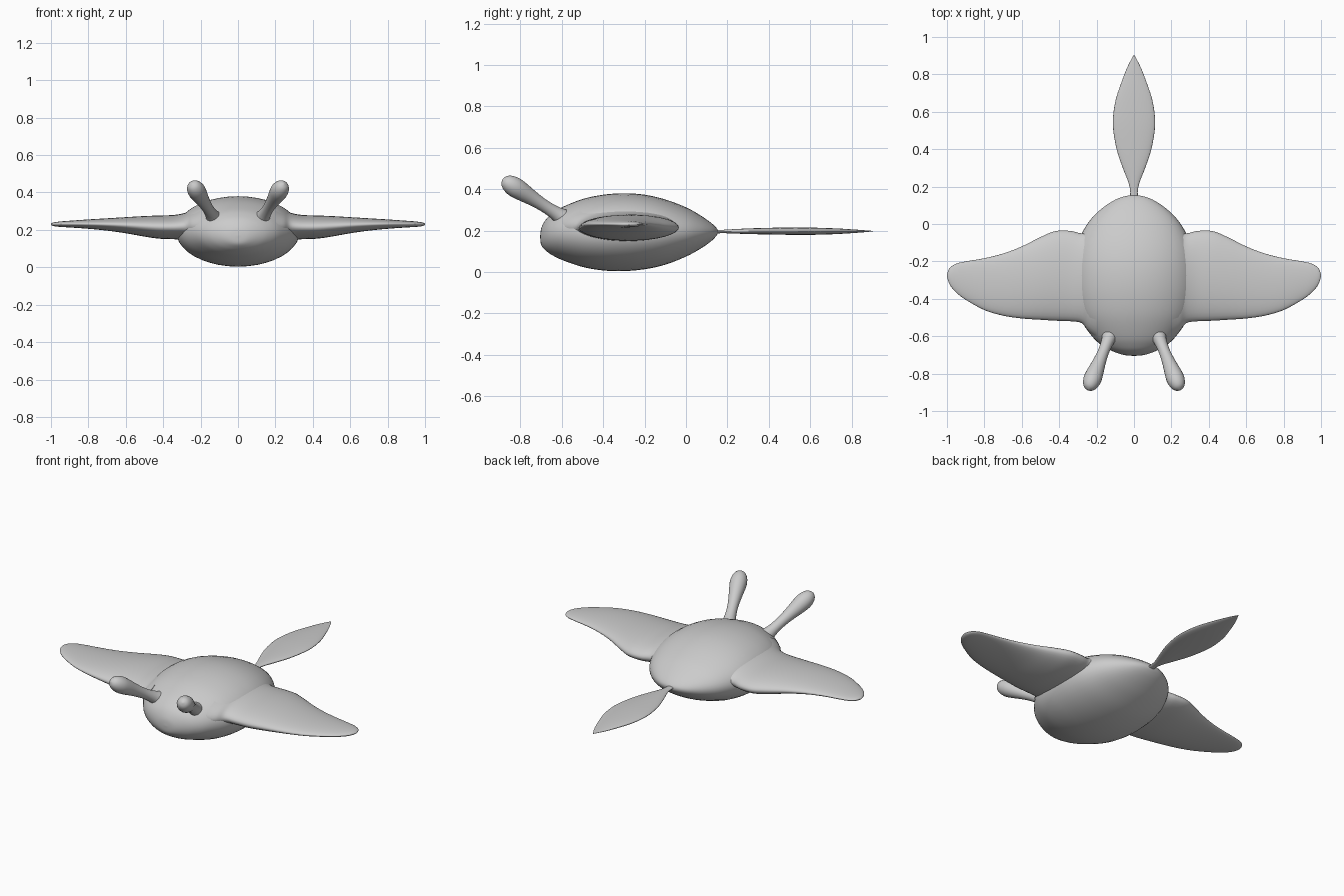
import bpy, bmesh, math
from mathutils import Vector

grey = bpy.data.materials.new("plain grey")
grey.diffuse_color = (0.6, 0.6, 0.6, 1)


def smooth_rows(rows, steps):
    """Catmull-Rom interpolation between profile rows."""
    out = []
    for i in range(len(rows) - 1):
        a, b, c, d = rows[max(i - 1, 0)], rows[i], rows[i + 1], rows[min(i + 2, len(rows) - 1)]
        for s in range(steps):
            t = s / steps
            out.append([0.5 * (2 * q + (r - p) * t + (2 * p - 5 * q + 4 * r - u) * t * t
                               + (3 * q - p - 3 * r + u) * t ** 3)
                        for p, q, r, u in zip(a, b, c, d)])
    return out + [list(rows[-1])]


def loft(name, rings, angle=60):
    """Skin closed rings of points and cap both ends."""
    bm = bmesh.new()
    loops = [[bm.verts.new(p) for p in ring] for ring in rings]
    n = len(loops[0])
    for a, b in zip(loops, loops[1:]):
        for i in range(n):
            j = (i + 1) % n
            bm.faces.new((a[i], a[j], b[j], b[i]))
    bm.faces.new(loops[0])
    bm.faces.new(loops[-1])
    bmesh.ops.recalc_face_normals(bm, faces=bm.faces)
    mesh = bpy.data.meshes.new(name)
    bm.to_mesh(mesh)
    bm.free()
    mesh.materials.append(grey)
    obj = bpy.data.objects.new(name, mesh)
    bpy.context.collection.objects.link(obj)
    bpy.ops.object.select_all(action='DESELECT')
    obj.select_set(True)
    bpy.context.view_layer.objects.active = obj
    bpy.ops.object.shade_smooth_by_angle(angle=math.radians(angle))
    return obj


def ellipse(n=40):
    return [(math.cos(2 * math.pi * i / n), math.sin(2 * math.pi * i / n)) for i in range(n)]


def rings_along_y(rows, steps):
    """Rows hold y, half width, bottom z, top z."""
    return [[(w * c, y, (lo + hi) / 2 + (hi - lo) / 2 * s) for c, s in ellipse()]
            for y, w, lo, hi in smooth_rows(rows, steps)]


# Egg-shaped body
loft("body", rings_along_y([
    (-0.705, 0.004, 0.168, 0.172), (-0.70, 0.055, 0.13, 0.21), (-0.68, 0.115, 0.105, 0.25),
    (-0.65, 0.17, 0.083, 0.28), (-0.60, 0.225, 0.058, 0.312), (-0.50, 0.292, 0.024, 0.352),
    (-0.40, 0.322, 0.007, 0.373), (-0.30, 0.331, 0.004, 0.38), (-0.20, 0.326, 0.013, 0.373),
    (-0.10, 0.302, 0.035, 0.35), (0.0, 0.25, 0.074, 0.312), (0.07, 0.187, 0.112, 0.273),
    (0.12, 0.118, 0.147, 0.238), (0.145, 0.062, 0.172, 0.215), (0.155, 0.01, 0.188, 0.2)], 4), 80)

# Thin leaf-shaped tail
loft("tail", rings_along_y([
    (0.12, 0.024, 0.184, 0.203), (0.17, 0.02, 0.187, 0.203), (0.22, 0.029, 0.186, 0.206),
    (0.30, 0.06, 0.183, 0.210), (0.40, 0.093, 0.181, 0.213), (0.53, 0.113, 0.179, 0.215),
    (0.65, 0.101, 0.180, 0.213), (0.75, 0.07, 0.184, 0.209), (0.84, 0.035, 0.190, 0.203),
    (0.905, 0.001, 0.196, 0.198)], 4))

# Wing rows: x, front y, back y, bottom z, top z
wing_rows = [
    (0.20, -0.61, 0.0, 0.09, 0.335), (0.245, -0.57, -0.035, 0.13, 0.308),
    (0.28, -0.53, -0.05, 0.146, 0.292), (0.34, -0.52, -0.037, 0.15, 0.28),
    (0.42, -0.517, -0.038, 0.153, 0.277), (0.50, -0.512, -0.07, 0.164, 0.274),
    (0.60, -0.505, -0.12, 0.182, 0.268), (0.70, -0.49, -0.158, 0.196, 0.262),
    (0.80, -0.46, -0.183, 0.206, 0.256), (0.90, -0.405, -0.2, 0.213, 0.249),
    (0.95, -0.367, -0.212, 0.216, 0.245), (0.985, -0.325, -0.235, 0.22, 0.24),
    (1.0, -0.282, -0.268, 0.227, 0.233)]

for side, label in ((1, "right"), (-1, "left")):
    # Wing
    loft(label + "_wing", [
        [(side * x, (f + b) / 2 + (b - f) / 2 * c, (lo + hi) / 2 + (hi - lo) / 2 * s)
         for c, s in ellipse()]
        for x, f, b, lo, hi in smooth_rows(wing_rows, 4)], 80)

    # Feeler: a club with a rounded tip
    base, tip = Vector((side * 0.13, -0.60, 0.265)), Vector((side * 0.245, -0.886, 0.447))
    axis = tip - base
    u = axis.normalized().cross(Vector((0, 0, 1))).normalized()
    v = axis.normalized().cross(u)
    club = [(0, 0.042), (0.12, 0.033), (0.3, 0.03), (0.5, 0.036), (0.68, 0.045),
            (0.8, 0.048), (0.9, 0.041), (0.97, 0.025), (1.0, 0.002)]
    loft(label + "_feeler", [[base + axis * t + (u * c + v * s) * r for c, s in ellipse(24)]
                             for t, r in smooth_rows(club, 3)], 80)
